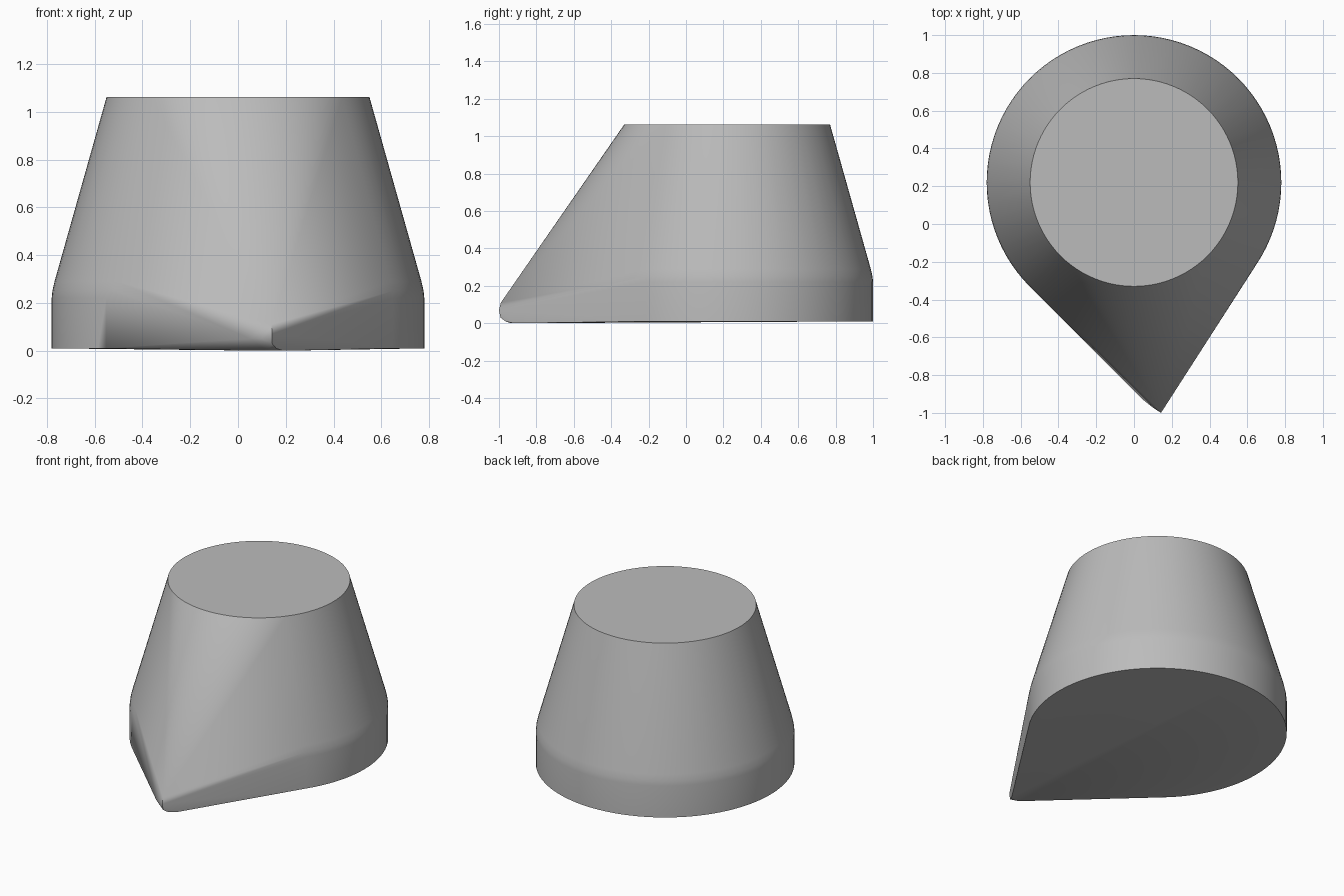
import bpy, bmesh, math

if "Cube" in bpy.data.objects:
    bpy.data.objects.remove(bpy.data.objects["Cube"])

# Single plain grey
grey = bpy.data.materials.new("plain grey")
grey.use_nodes = True
colour = (0.5, 0.5, 0.5, 1)
grey.diffuse_color = colour
grey.node_tree.nodes["Principled BSDF"].inputs["Base Color"].default_value = colour

SIDES = 96
CENTRE_Y = 0.22

# Round body: radius and height of each ring, with a softened shoulder
RINGS = [(0.78, 0.01), (0.78, 0.22), (0.777, 0.25), (0.768, 0.29), (0.55, 1.063)]

# Small rounded nose, pulled out to one side of the front
NOSE = [(0.14, -0.99, 0.11), (0.143, -1, 0.07), (0.143, -0.992, 0.03),
        (0.1, -0.972, 0.05), (0.05, -0.932, 0.05), (0.16, -0.965, 0.01),
        (0.19, -0.92, 0), (0.12, -0.935, 0)]

bm = bmesh.new()
for radius, z in RINGS:
    for i in range(SIDES):
        a = math.tau * i / SIDES
        bm.verts.new((radius * math.cos(a), CENTRE_Y + radius * math.sin(a), z))
for point in NOSE:
    bm.verts.new(point)

# Stretch one skin over body and nose
hull = bmesh.ops.convex_hull(bm, input=bm.verts[:])
loose = {v for v in hull["geom_interior"] + hull["geom_unused"]
         if isinstance(v, bmesh.types.BMVert) and not v.link_faces}
bmesh.ops.delete(bm, geom=list(loose), context="VERTS")
bmesh.ops.dissolve_limit(bm, angle_limit=0.002, verts=bm.verts[:], edges=bm.edges[:])
bmesh.ops.recalc_face_normals(bm, faces=bm.faces[:])

mesh = bpy.data.meshes.new("tapered_body")
bm.to_mesh(mesh)
bm.free()
mesh.materials.append(grey)
body = bpy.data.objects.new("tapered_body", mesh)
bpy.context.collection.objects.link(body)

# Smooth sides, crisp top and bottom rims
bpy.ops.object.select_all(action="DESELECT")
body.select_set(True)
bpy.context.view_layer.objects.active = body
bpy.ops.object.shade_smooth_by_angle(angle=math.radians(40))
